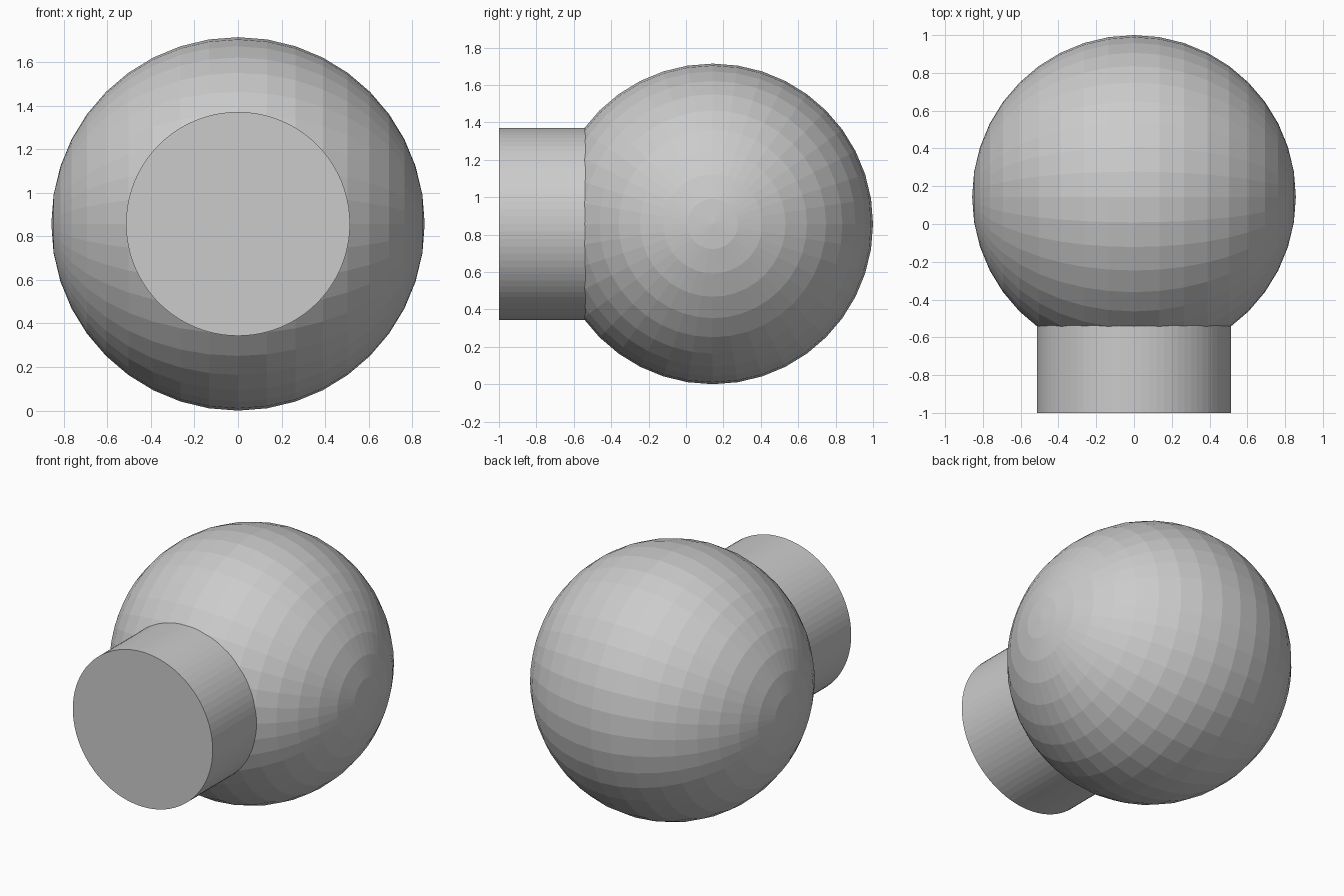
import bpy
from math import pi

if "Cube" in bpy.data.objects:
    bpy.data.objects.remove(bpy.data.objects["Cube"])

R, NECK = 0.857, 0.514
CENTRE = (0, 0.143, R)

# Faceted ball with its poles along x
bpy.ops.mesh.primitive_uv_sphere_add(segments=40, ring_count=20, radius=R,
                                     location=CENTRE, rotation=(0, pi / 2, 0))
ball = bpy.context.object
ball.name = "ball_with_neck"

# Round neck running from inside the ball to the front
front, back = -1.0, -0.45
bpy.ops.mesh.primitive_cylinder_add(vertices=80, radius=NECK, depth=back - front,
                                    location=(0, (front + back) / 2, R),
                                    rotation=(pi / 2, 0, 0))
neck = bpy.context.object
neck.name = "neck"

# Fuse both into one solid
union = ball.modifiers.new("join_neck", 'BOOLEAN')
union.operation = 'UNION'
union.solver = 'EXACT'
union.object = neck
bpy.context.view_layer.objects.active = ball
bpy.ops.object.modifier_apply(modifier=union.name)
bpy.data.objects.remove(neck)
